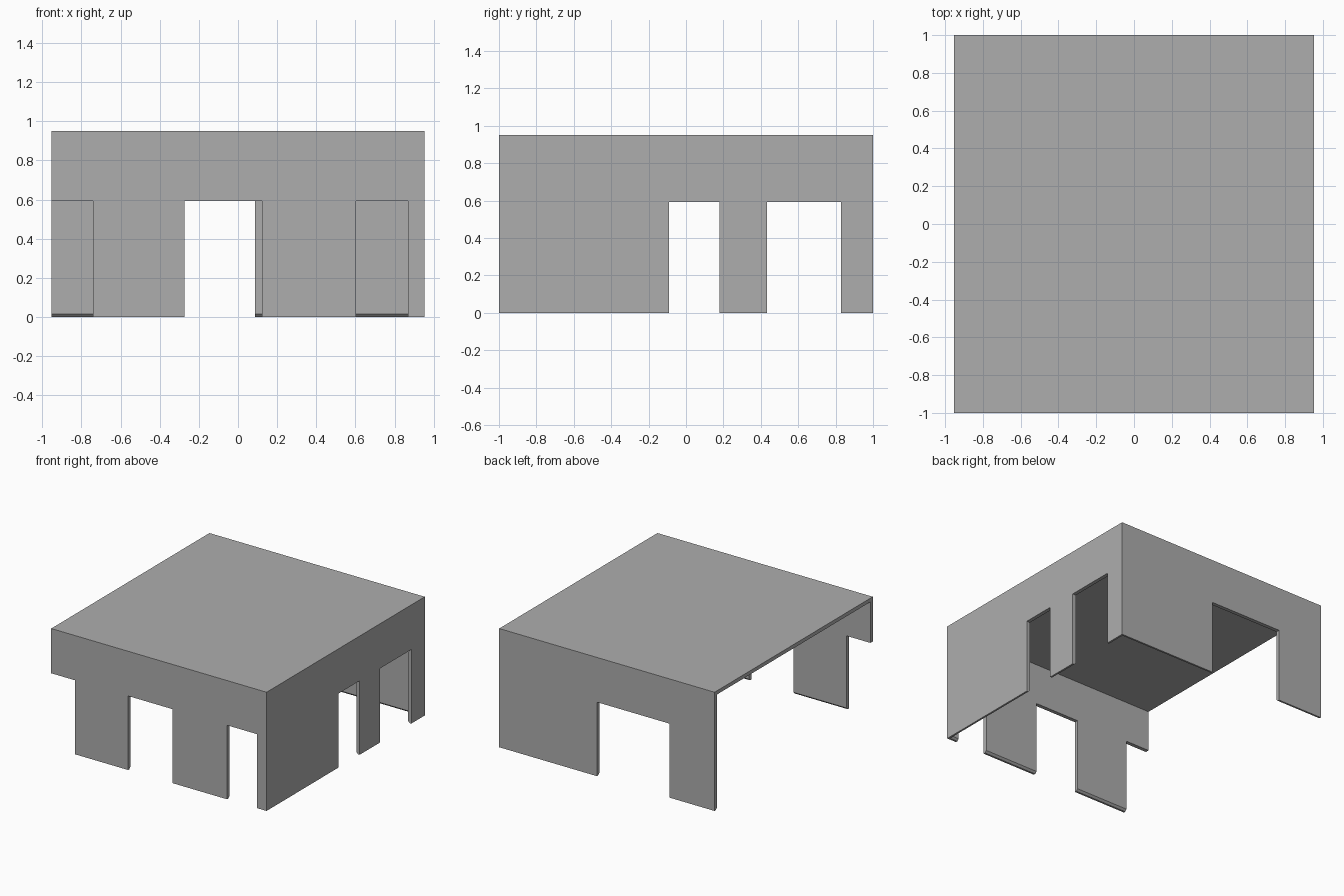
import bpy
import bmesh

cube = bpy.data.objects.get("Cube")
if cube:
    bpy.data.objects.remove(cube, do_unlink=True)

HALF_X, HALF_Y, HEIGHT = 0.953, 1.0, 0.95
WALL = 0.03        # wall and roof thickness
DOOR_TOP = 0.592   # height of every opening
CHAMFER = 0.015    # slope on the inner foot of the walls
INNER_X, INNER_Y = HALF_X - WALL, HALF_Y - WALL

grey = bpy.data.materials.new("plain_grey")
grey.use_nodes = True
grey.diffuse_color = (0.42, 0.42, 0.42, 1)
grey.node_tree.nodes["Principled BSDF"].inputs["Base Color"].default_value = grey.diffuse_color


def box(name, low, high):
    """Box between two opposite corners."""
    bm = bmesh.new()
    bmesh.ops.create_cube(bm, size=1)
    for v in bm.verts:
        v.co = [high[i] if v.co[i] > 0 else low[i] for i in range(3)]
    mesh = bpy.data.meshes.new(name)
    bm.to_mesh(mesh)
    bm.free()
    obj = bpy.data.objects.new(name, mesh)
    bpy.context.collection.objects.link(obj)
    mesh.materials.append(grey)
    return obj


# Solid block that becomes the roofed shell
shell = box("building_shell", (-HALF_X, -HALF_Y, 0), (HALF_X, HALF_Y, HEIGHT))

# Hollow interior, open below and on the -x side
cutters = [box("interior_cutter", (-HALF_X - 1, -INNER_Y, -1),
               (INNER_X, INNER_Y, HEIGHT - WALL))]

# Openings in the front wall (y < 0) and the back wall (y > 0)
for side, start, end in [(-1, -HALF_X - 1, -0.742), (-1, -0.273, 0.122),
                         (-1, 0.603, 0.868), (1, -0.553, 0.088)]:
    y = sorted((side * (HALF_Y - 0.1), side * (HALF_Y + 0.1)))
    cutters.append(box("opening_cutter", (start, y[0], -1), (end, y[1], DOOR_TOP)))

# Openings in the +x wall
for start, end in [(-0.09, 0.178), (0.434, 0.83)]:
    cutters.append(box("opening_cutter", (HALF_X - 0.1, start, -1),
                       (HALF_X + 0.1, end, DOOR_TOP)))

for cutter in cutters:
    cutter.hide_render = True
    mod = shell.modifiers.new("cut", 'BOOLEAN')
    mod.operation = 'DIFFERENCE'
    mod.solver = 'EXACT'
    mod.object = cutter

# Apply the cuts and drop the cutters
bpy.context.view_layer.update()
graph = bpy.context.evaluated_depsgraph_get()
result = bpy.data.meshes.new_from_object(shell.evaluated_get(graph))
shell.modifiers.clear()
shell.data = result
result.name = "building_shell"
for cutter in cutters:
    bpy.data.objects.remove(cutter, do_unlink=True)

# Chamfer the inner foot of the walls
bm = bmesh.new()
bm.from_mesh(result)
bmesh.ops.remove_doubles(bm, verts=bm.verts, dist=0.0001)


def is_inner_foot(edge):
    ends = [v.co for v in edge.verts]
    on_floor = all(abs(p.z) < 0.001 for p in ends)
    on_side = all(abs(p.x - INNER_X) < 0.001 for p in ends)
    on_front = all(abs(p.y + INNER_Y) < 0.001 for p in ends)
    on_back = all(abs(p.y - INNER_Y) < 0.001 for p in ends)
    return on_floor and (on_side or on_front or on_back)


bmesh.ops.bevel(bm, geom=[e for e in bm.edges if is_inner_foot(e)],
                offset=CHAMFER, segments=1, affect='EDGES')
bmesh.ops.recalc_face_normals(bm, faces=bm.faces)
for face in bm.faces:
    face.smooth = False
    face.material_index = 0
bm.to_mesh(result)
bm.free()
if not result.materials:
    result.materials.append(grey)
